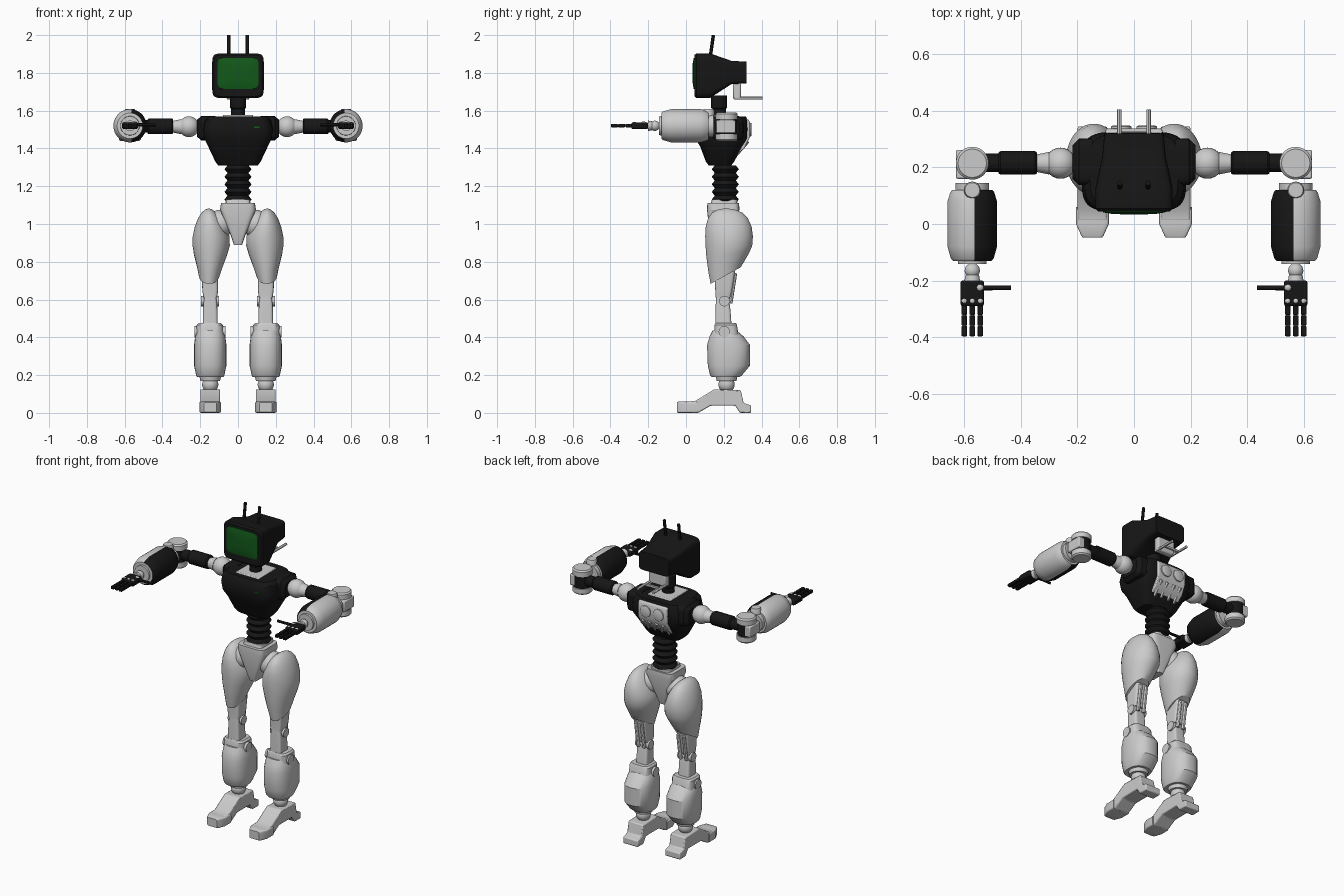
import bpy, bmesh, math
from mathutils import Vector

cube = bpy.data.objects.get("Cube")
if cube:
    bpy.data.objects.remove(cube)


def material(name, r, g, b):
    m = bpy.data.materials.new(name)
    m.use_nodes = True
    m.diffuse_color = (r, g, b, 1)
    m.node_tree.nodes["Principled BSDF"].inputs["Base Color"].default_value = (r, g, b, 1)
    return m


GREY = material("light grey", 0.6, 0.6, 0.6)
BLACK = material("black", 0.008, 0.008, 0.008)
GREEN = material("screen green", 0.006, 0.1, 0.01)
parts = []


def finish(name, bm, mat, second=None, rule=None):
    """Turn a bmesh into an object; faces matching the rule get the second material."""
    bmesh.ops.recalc_face_normals(bm, faces=bm.faces)
    me = bpy.data.meshes.new(name)
    me.materials.append(mat)
    if second:
        me.materials.append(second)
        for f in bm.faces:
            f.material_index = int(rule(f.calc_center_median()))
    bm.to_mesh(me)
    bm.free()
    ob = bpy.data.objects.new(name, me)
    bpy.context.collection.objects.link(ob)
    parts.append(ob)
    return ob


def loft(name, axis, sections, mat, power=2, n=32, tilts=None, **paint):
    """Skin rings (position, centre u, centre v, half u, half v) along an axis."""
    bm = bmesh.new()
    rings = []
    for k, (w, cu, cv, hu, hv) in enumerate(sections):
        ring = []
        for i in range(n):
            a = 2 * math.pi * (i + 0.5) / n
            c, s = math.cos(a), math.sin(a)
            u = cu + hu * math.copysign(abs(c) ** (2 / power), c)
            v = cv + hv * math.copysign(abs(s) ** (2 / power), s)
            t = w + (tilts[k] * (v - cv) if tilts else 0)
            ring.append(bm.verts.new({"x": (t, u, v), "y": (u, t, v), "z": (u, v, t)}[axis]))
        rings.append(ring)
    for a, b in zip(rings, rings[1:]):
        for i in range(n):
            j = (i + 1) % n
            bm.faces.new((a[i], a[j], b[j], b[i]))
    bm.faces.new(rings[0])
    bm.faces.new(rings[-1])
    return finish(name, bm, mat, **paint)


def turned(name, axis, cu, cv, profile, mat, **kw):
    """Round part from (position, radius) pairs."""
    return loft(name, axis, [(w, cu, cv, r, r) for w, r in profile], mat, **kw)


def ball(name, centre, r, mat):
    bm = bmesh.new()
    bmesh.ops.create_uvsphere(bm, u_segments=24, v_segments=14, radius=r)
    bmesh.ops.translate(bm, verts=bm.verts, vec=centre)
    return finish(name, bm, mat)


def box(name, lo, hi, mat, bevel=0.0):
    bm = bmesh.new()
    bmesh.ops.create_cube(bm, size=1)
    for v in bm.verts:
        v.co = [(a + b) / 2 + c * (b - a) for a, b, c in zip(lo, hi, v.co)]
    ob = finish(name, bm, mat)
    if bevel:
        m = ob.modifiers.new("bevel", "BEVEL")
        m.width, m.segments = bevel, 2
    return ob


def rod(name, a, b, r, mat):
    a, b = Vector(a), Vector(b)
    bm = bmesh.new()
    bmesh.ops.create_cone(bm, cap_ends=True, segments=12, radius1=r, radius2=r, depth=(b - a).length)
    bm.transform((b - a).to_track_quat("Z", "Y").to_matrix().to_4x4())
    bmesh.ops.translate(bm, verts=bm.verts, vec=(a + b) / 2)
    return finish(name, bm, mat)


def slab(name, x, half, outline, mat, bevel=0.0):
    """Side outline of (y, z) points extruded across x."""
    bm = bmesh.new()
    face = bm.faces.new([bm.verts.new((x - half, y, z)) for y, z in outline])
    out = bmesh.ops.extrude_face_region(bm, geom=[face])["geom"]
    bmesh.ops.translate(bm, verts=[v for v in out if isinstance(v, bmesh.types.BMVert)], vec=(2 * half, 0, 0))
    ob = finish(name, bm, mat)
    if bevel:
        m = ob.modifiers.new("bevel", "BEVEL")
        m.width, m.segments = bevel, 2
    return ob


def sided(s, name):
    return ("left_" if s > 0 else "right_") + name


# Head: monitor casing with bulging screen
loft("head_casing", "y", [(.045, 0, 1.785, .128, .11), (.055, 0, 1.785, .137, .119),
     (.125, 0, 1.785, .137, .119), (.24, 0, 1.802, .112, .062), (.32, 0, 1.802, .105, .057)], BLACK, power=8, n=40)
loft("screen", "y", [(.05, 0, 1.797, .111, .084), (.041, 0, 1.797, .109, .082),
     (.036, 0, 1.797, .08, .058), (.034, 0, 1.797, .04, .03)], GREEN, power=8, n=40)
box("head_bracket", (-.06, .25, 1.66), (.06, .29, 1.75), GREY, .008)
box("rear_crossbar", (-.045, .325, 1.66), (.045, .338, 1.672), GREY)

# Neck and collar
turned("neck", "z", 0, .175, [(1.56, .036), (1.61, .036), (1.615, .042), (1.68, .042)], BLACK)
box("collar_plate", (-.08, .09, 1.56), (.08, .27, 1.578), GREY, .005)

# Torso
loft("chest", "z", [(1.31, 0, .18, .105, .06), (1.33, 0, .18, .12, .075), (1.41, 0, .187, .158, .112),
     (1.45, 0, .187, .178, .137), (1.5, 0, .185, .185, .142), (1.55, 0, .187, .175, .138),
     (1.57, 0, .19, .155, .128)], BLACK, power=4.5, n=40)
box("chest_light", (.085, .042, 1.507), (.115, .05, 1.515), GREEN)
slab("back_panel", 0, .1, [(.28, 1.555), (.33, 1.555), (.338, 1.54), (.338, 1.46), (.31, 1.4),
     (.24, 1.345), (.13, 1.315), (.13, 1.34)], GREY, .006)
turned("waist", "z", 0, .208, [(1.11 + .02 * i, .072 if i % 2 else .056) for i in range(11)], BLACK)
loft("pelvis", "z", [(.89, 0, .19, .022, .05), (.93, 0, .19, .035, .062), (1.075, 0, .197, .095, .086),
     (1.11, 0, .197, .09, .084)], GREY, power=6)
loft("pelvis_cap", "z", [(1.1, 0, .2, .068, .07), (1.13, 0, .205, .063, .068)], GREY, power=6)

for s in (-1, 1):
    def nm(n):
        return sided(s, n)

    # Head and back details
    rod(nm("antenna"), (s * .05, .128, 1.88), (s * .05, .145, 2), .009, BLACK)
    rod(nm("rear_rod"), (s * .052, .255, 1.666), (s * .052, .405, 1.666), .008, GREY)
    turned(nm("back_vent"), "y", s * .045, 1.5, [(.33, .036), (.345, .036), (.348, .03)], GREY)
    for i in range(2):
        x = s * (.025 + .045 * i)
        rod(nm("back_fin"), (x, .325, 1.44), (x, .255, 1.36), .013, GREY)

    # Shoulder and upper arm
    loft(nm("shoulder_mount"), "x", [(s * .12, .22, 1.507, .085, .066), (s * .195, .22, 1.507, .082, .064),
         (s * .217, .22, 1.507, .06, .045)], BLACK, power=5)
    ball(nm("shoulder_ball"), (s * .26, .215, 1.515), .055, GREY)
    turned(nm("shoulder_neck"), "x", .215, 1.515, [(s * .3, .04), (s * .35, .03)], GREY)
    turned(nm("upper_arm"), "x", .216, 1.517, [(s * .343, .037), (s * .35, .042), (s * .472, .042), (s * .48, .036)], BLACK)
    turned(nm("arm_link"), "x", .216, 1.517, [(s * .47, .033), (s * .55, .033)], BLACK)

    # Elbow
    turned(nm("elbow_core"), "z", s * .572, .215, [(1.46, .052), (1.57, .052)], BLACK)
    for k in (-1, 1):
        turned(nm("elbow_cap"), "z", s * .572, .215, [(1.515 + k * .038, .058), (1.515 + k * .068, .058),
               (1.515 + k * .076, .05)], GREY)
    box(nm("elbow_plate"), (min(s * .585, s * .63), .16, 1.482), (max(s * .585, s * .63), .262, 1.55), GREY, .006)
    turned(nm("elbow_pin"), "z", s * .572, .12, [(1.47, .03), (1.6, .03), (1.608, .026)], GREY)
    turned(nm("elbow_hub"), "y", s * .572, 1.52, [(.1, .06), (.145, .06)], GREY)

    # Forearm: outer shell grey, inner shell black
    turned(nm("forearm"), "y", s * .572, 1.52, [(.12, .072), (.112, .078), (.08, .088), (-.08, .088),
           (-.122, .076), (-.13, .068)], GREY, second=BLACK, rule=lambda c: len(parts) and s * c.x < .57)
    turned(nm("wrist_plate"), "y", s * .572, 1.52, [(-.12, .052), (-.142, .05)], GREY)
    ball(nm("wrist_ball"), (s * .572, -.165, 1.52), .027, GREY)
    turned(nm("wrist_cuff"), "y", s * .572, 1.52, [(-.18, .024), (-.202, .028)], GREY)

    # Hand
    box(nm("palm"), (s * .572 - .042, -.29, 1.503), (s * .572 + .042, -.2, 1.538), BLACK, .008)
    for k in (-1, 0, 1):
        x = s * .572 + k * .028
        ball(nm("knuckle"), (x, -.272, 1.528), .013, GREY)
        for i in range(3):
            y = -.285 - .038 * i
            box(nm("finger"), (x - .01, y - .036, 1.512), (x + .01, y, 1.53), BLACK, .003)
        rod(nm("finger_bone"), (x, -.28, 1.521), (x, -.39, 1.521), .006, GREY)
    ball(nm("thumb_joint"), (s * .545, -.225, 1.53), .014, GREY)
    rod(nm("thumb_base"), (s * .54, -.226, 1.525), (s * .5, -.226, 1.525), .009, BLACK)
    rod(nm("thumb_tip"), (s * .502, -.226, 1.525), (s * .435, -.226, 1.525), .008, BLACK)

    # Hip and thigh
    ball(nm("hip_joint"), (s * .095, .205, 1.0), .075, GREY)
    loft(nm("thigh"), "z", [(.727, s * .153, .21, .054, .08), (.775, s * .149, .214, .068, .096),
         (.84, s * .145, .222, .089, .115), (.885, s * .142, .227, .099, .124), (.935, s * .142, .228, .098, .127),
         (.985, s * .146, .226, .083, .122), (1.03, s * .15, .222, .062, .106), (1.06, s * .153, .218, .04, .08),
         (1.077, s * .155, .214, .018, .045), (1.082, s * .155, .212, .004, .01)], GREY,
         tilts=[.55, .3, .1] + [0] * 7)

    # Knee
    loft(nm("knee_upper"), "z", [(.61, s * .147, .195, .036, .04), (.65, s * .147, .2, .042, .045),
         (.75, s * .15, .205, .042, .055)], GREY, power=6)
    turned(nm("knee_pin"), "x", .203, .592, [(s * .1, .028), (s * .195, .028)], GREY)
    loft(nm("knee_lower"), "z", [(.42, s * .147, .2, .04, .045), (.57, s * .147, .195, .037, .038),
         (.62, s * .147, .19, .03, .03)], GREY, power=6)
    for k in (-1, 1):
        rod(nm("knee_piston"), (s * .147 + k * .02, .26, .74), (s * .147 + k * .02, .235, .58), .011, GREY)

    # Shin
    loft(nm("shin_collar"), "z", [(.4, s * .15, .215, .072, .065), (.465, s * .15, .21, .07, .06),
         (.475, s * .15, .21, .06, .055)], GREY, power=4)
    loft(nm("shin"), "z", [(.19, s * .147, .21, .07, .075), (.2, s * .147, .212, .075, .085),
         (.25, s * .147, .227, .086, .112), (.36, s * .147, .225, .086, .114), (.405, s * .147, .215, .08, .09),
         (.435, s * .147, .205, .07, .065)], GREY, power=2.4)
    for k in (-1, 1):
        turned(nm("shin_pivot"), "x", .203, .43, [(s * .147 + k * .06, .03), (s * .147 + k * .082, .03)], GREY)

    # Ankle and foot
    turned(nm("ankle_plate"), "z", s * .147, .215, [(.168, .052), (.195, .058)], GREY)
    ball(nm("ankle_ball"), (s * .147, .215, .15), .043, GREY)
    slab(nm("foot"), s * .147, .052, [(.01, 0), (.065, 0), (.13, .038), (.26, .038), (.285, 0), (.345, 0),
         (.345, .04), (.305, .052), (.29, .12), (.15, .125), (.05, .064), (.01, .06)], GREY, .006)
    loft(nm("toe"), "y", [(-.048, s * .147, .03, .034, .026), (-.04, s * .147, .03, .04, .03),
         (0, s * .147, .03, .058, .03), (.06, s * .147, .03, .058, .03)], GREY, power=9)

# Smooth the curved surfaces and keep the edges sharp
bpy.ops.object.select_all(action="DESELECT")
for ob in parts:
    ob.select_set(True)
bpy.context.view_layer.objects.active = parts[0]
bpy.ops.object.shade_smooth_by_angle(angle=math.radians(30))
